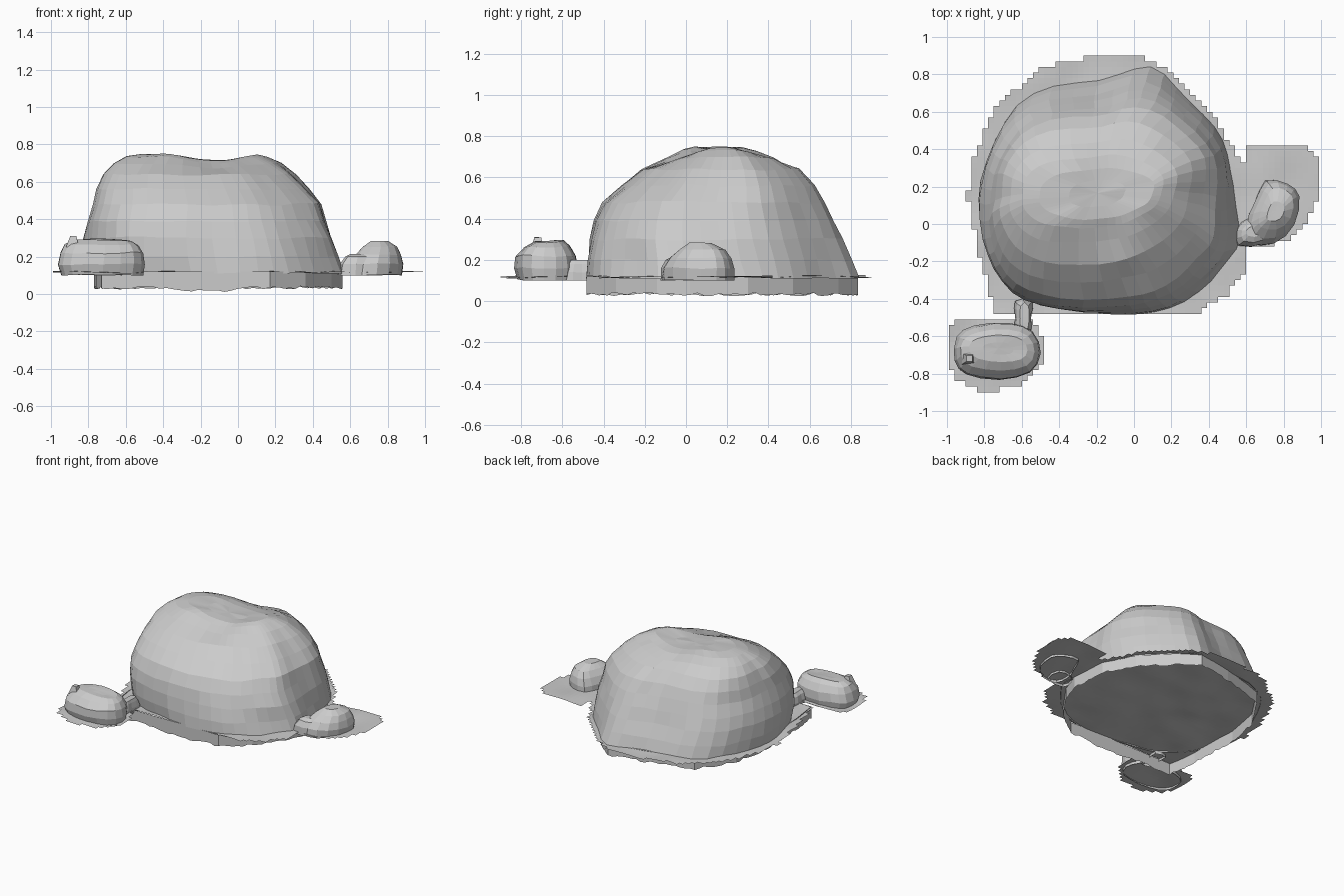
import bpy, bmesh, math, random
from mathutils import Vector, noise

if "Cube" in bpy.data.objects:
    bpy.data.objects.remove(bpy.data.objects["Cube"])

random.seed(4)


def finish(bm, name, recalc=True):
    if recalc:
        bmesh.ops.recalc_face_normals(bm, faces=bm.faces)
    me = bpy.data.meshes.new(name)
    bm.to_mesh(me)
    bm.free()
    ob = bpy.data.objects.new(name, me)
    bpy.context.collection.objects.link(ob)
    return ob


def smooth_loop(pts, steps):
    """Closed Catmull-Rom curve through 2D points."""
    out, n = [], len(pts)
    for i in range(n):
        a, b, c, d = (Vector(pts[(i + k) % n]) for k in (-1, 0, 1, 2))
        for s in range(steps):
            t = s / steps
            out.append(0.5 * (2 * b + (c - a) * t + (2 * a - 5 * b + 4 * c - d) * t * t
                              + (3 * b - a - 3 * c + d) * t ** 3))
    return out


def rock(name, outline, levels, rough, steps=3, shape=None, roundness=0.6, corners=None):
    """Loft an outline through levels of (z, xmin, xmax, ymin, ymax)."""
    loop = smooth_loop(outline, steps)
    xs, ys = [p.x for p in loop], [p.y for p in loop]
    unit = [Vector(((p.x - min(xs)) / (max(xs) - min(xs)) * 2 - 1,
                    (p.y - min(ys)) / (max(ys) - min(ys)) * 2 - 1)) for p in loop]
    bm = bmesh.new()
    rings = []

    def place(x, y, z):
        v = Vector((x, y, z))
        v += noise.noise_vector(v * 6) * rough
        v.z = max(v.z, levels[0][0])
        if shape:
            shape(v)
        return bm.verts.new(v)

    for i, (z, x0, x1, y0, y1) in enumerate(levels):
        k = i / (len(levels) - 1)
        ring = []
        for u in unit:
            c = u.normalized()
            q = u.lerp(c, k * roundness)
            if corners:  # fuller or slimmer corners towards the top
                q *= 1 + corners[c.x > 0, c.y > 0] * min(1, k * 1.6) * abs(2 * c.x * c.y)
            ring.append(place((x0 + x1) / 2 + q.x * (x1 - x0) / 2,
                              (y0 + y1) / 2 + q.y * (y1 - y0) / 2, z))
        rings.append(ring)
    # inner cap ring and centre
    z, x0, x1, y0, y1 = levels[-1]
    cx, cy = (x0 + x1) / 2, (y0 + y1) / 2
    last = [(v.co.x, v.co.y) for v in rings[-1]]
    rings.append([place(cx + (a - cx) * 0.5, cy + (b - cy) * 0.5, z) for a, b in last])
    n = len(unit)
    for r0, r1 in zip(rings, rings[1:]):
        for j in range(n):
            bm.faces.new((r0[j], r0[(j + 1) % n], r1[(j + 1) % n], r1[j]))
    mid = place(cx, cy, z)
    for j in range(n):
        bm.faces.new((rings[-1][j], rings[-1][(j + 1) % n], mid))
    return finish(bm, name)


def inside(x, y, poly):
    hit = False
    for (xa, ya), (xb, yb) in zip(poly, poly[1:] + poly[:1]):
        if (ya > y) != (yb > y) and x < (xb - xa) * (y - ya) / (yb - ya) + xa:
            hit = not hit
    return hit


def sheet(name, poly, step=0.03):
    """Bumpy ground patch made of grid cells, with a stepped border."""
    bm = bmesh.new()
    grid = {}

    def vert(i, j):
        if (i, j) not in grid:
            p = Vector((i * step, j * step, 0.119))
            p.z += 0.012 * noise.noise(p * 5)
            grid[i, j] = bm.verts.new(p)
        return grid[i, j]

    m = int(1 / step) + 1
    for i in range(-m, m):
        for j in range(-m, m):
            if inside((i + .5) * step, (j + .5) * step, poly):
                bm.faces.new((vert(i, j), vert(i + 1, j), vert(i + 1, j + 1), vert(i, j + 1)))
    return finish(bm, name, False)


# large boulder with a shallow dip across its top
def dip(v):
    if v.z > 0.64:
        v.z -= 0.04 * math.exp(-((v.x + 0.12) / 0.16) ** 2) * min(1, (v.z - 0.64) / 0.08)


boulder_outline = [(.54, -.08), (.51, .2), (.46, .45), (.28, .66), (.07, .84), (-.2, .77),
                   (-.55, .70), (-.75, .45), (-.83, .15), (-.78, -.15), (-.65, -.36),
                   (-.4, -.46), (0, -.49), (.25, -.43), (.45, -.25)]
rock("large_boulder", boulder_outline, [
    (.11, -.82, .56, -.48, .84), (.20, -.825, .54, -.48, .80), (.30, -.82, .515, -.47, .745),
    (.39, -.80, .48, -.45, .70), (.48, -.765, .45, -.40, .65), (.56, -.74, .385, -.31, .60),
    (.64, -.705, .30, -.21, .53), (.70, -.655, .22, -.10, .44), (.735, -.59, .15, -.02, .36),
    (.748, -.50, .10, .03, .29)], 0.012, 3, dip, 0.65,
    {(True, True): 0.15, (False, False): 0.10, (False, True): 0.07, (True, False): -0.07})

# small rocks
rock("left_small_rock", [(-.50, -.68), (-.54, -.57), (-.66, -.53), (-.85, -.54), (-.95, -.60),
                         (-.96, -.72), (-.89, -.80), (-.72, -.83), (-.56, -.79)], [
    (.10, -.95, -.51, -.82, -.54), (.16, -.97, -.50, -.835, -.53), (.22, -.955, -.505, -.83, -.535),
    (.265, -.93, -.53, -.79, -.56), (.29, -.88, -.57, -.745, -.59)], 0.012, 2, None, 0.4)
rock("left_rock_knob", [(-.86, -.70), (-.86, -.75), (-.91, -.75), (-.91, -.70)], [
    (.25, -.92, -.85, -.75, -.69), (.31, -.90, -.86, -.74, -.70)], 0.002, 1)
rock("right_small_rock", [(.74, -.10), (.85, 0), (.88, .15), (.82, .22), (.70, .235), (.64, .12),
                          (.60, 0), (.61, -.09)], [
    (.10, .60, .88, -.11, .235), (.16, .60, .885, -.11, .235), (.21, .63, .87, -.08, .22),
    (.25, .67, .85, -.03, .19), (.282, .71, .80, .02, .12)], 0.012, 2, None, 0.3)
rock("right_rock_tail", [(.70, -.10), (.70, .02), (.61, .03), (.54, -.03), (.54, -.12)], [
    (.10, .53, .72, -.12, .04), (.16, .54, .72, -.12, .03), (.20, .57, .71, -.10, .01),
    (.215, .60, .69, -.07, -.01)], 0.006, 2)

# neck joining the left rock to the boulder
rock("left_rock_neck", [(-.54, -.40), (-.63, -.40), (-.62, -.50), (-.63, -.58), (-.55, -.58),
                        (-.55, -.50)], [
    (.10, -.63, -.54, -.59, -.40), (.14, -.64, -.54, -.59, -.40), (.18, -.63, -.55, -.58, -.41),
    (.20, -.61, -.56, -.57, -.42)], 0.006, 2)

# thin ground patches
sheet("main_ground_patch", [(.32, -.48), (.50, -.38), (.61, -.22), (.57, 0), (.56, .35), (.44, .55),
                            (.22, .80), (0, .91), (-.15, .91), (-.5, .84), (-.74, .62), (-.85, .38),
                            (-.89, .15), (-.83, -.15), (-.74, -.48)])
sheet("left_ground_patch", [(-.97, -.52), (-.55, -.51), (-.47, -.65), (-.50, -.76), (-.58, -.85),
                            (-.80, -.90), (-.95, -.83), (-1.0, -.74), (-1.0, -.56)])
sheet("right_ground_patch", [(.60, .42), (.86, .43), (.97, .39), (1.0, .15), (.91, -.01), (.83, -.1),
                             (.56, -.12), (.57, .25)])

# open base wall with a ragged lower edge
wall = [(-.73, -.482), (.17, -.482), (.36, -.34), (.50, -.14), (.56, .02), (.54, .30), (.42, .52),
        (.20, .74), (.08, .835), (-.20, .78), (-.55, .68), (-.72, .42), (-.77, .15), (-.76, -.25)]
bm = bmesh.new()
pairs = []
for a, b in zip(wall, wall[1:] + wall[:1]):
    a, b = Vector(a), Vector(b)
    n = max(2, round((b - a).length / 0.035))
    for i in range(n):
        p = a.lerp(b, i / n)
        low = 0.037 + random.uniform(-0.012, 0.006)
        if p.y < -0.47:
            low -= 0.022 * math.exp(-((p.x + 0.15) / 0.15) ** 2)
        pairs.append((bm.verts.new((p.x, p.y, max(0, low))), bm.verts.new((p.x, p.y, 0.12))))
for i, (l0, h0) in enumerate(pairs):
    l1, h1 = pairs[(i + 1) % len(pairs)]
    bm.faces.new((l0, l1, h1, h0))
finish(bm, "base_wall")
